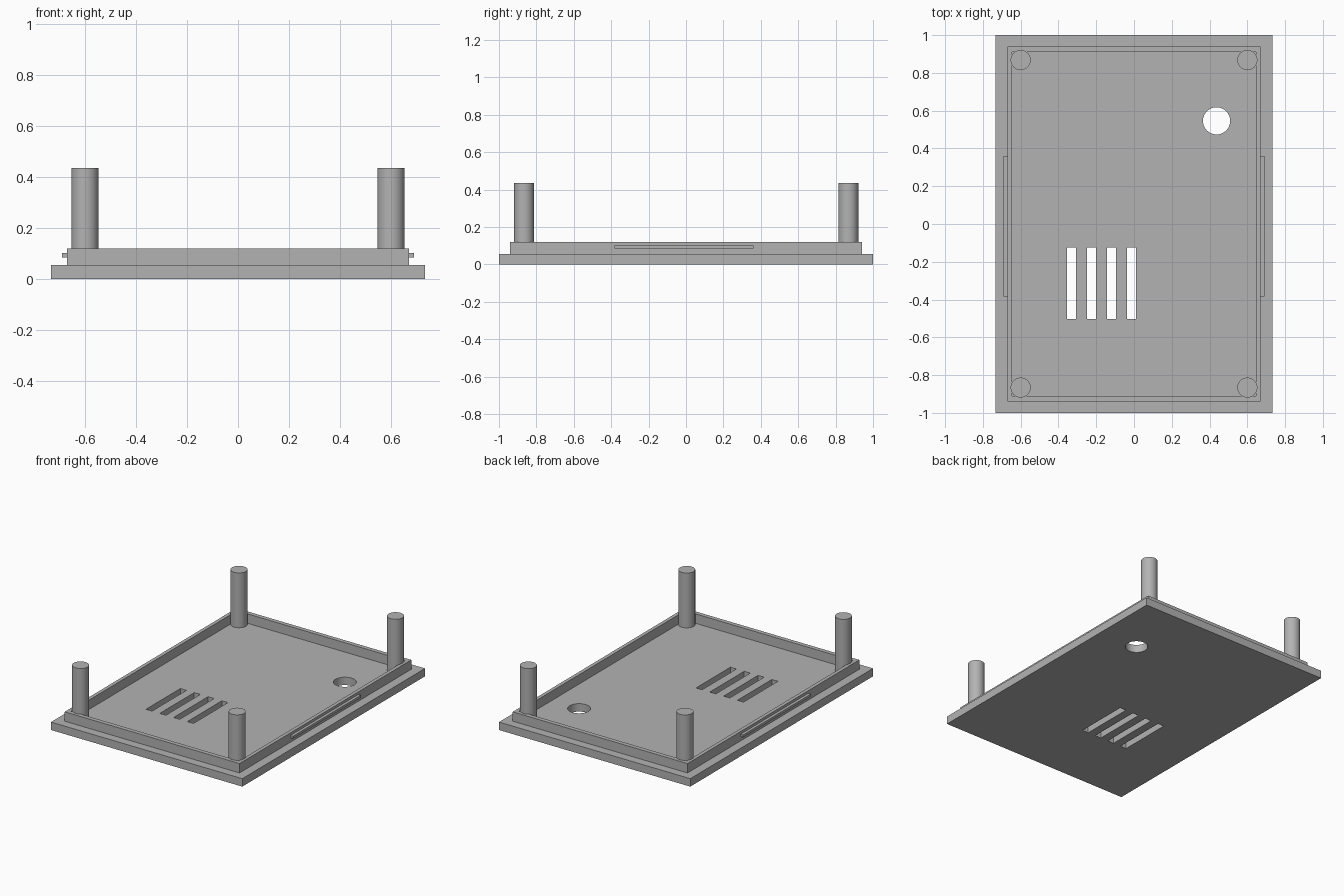
import bpy
import math

default = bpy.data.objects.get("Cube")
if default:
    bpy.data.objects.remove(default, do_unlink=True)

# One plain grey plastic
GREY = (0.45, 0.45, 0.45, 1.0)
plastic = bpy.data.materials.new("grey plastic")
plastic.use_nodes = True
plastic.diffuse_color = GREY
plastic.node_tree.nodes["Principled BSDF"].inputs["Base Color"].default_value = GREY


def finish(name):
    obj = bpy.context.object
    obj.name = name
    obj.data.materials.append(plastic)
    return obj


def box(name, low, high):
    centre = [(a + b) / 2 for a, b in zip(low, high)]
    bpy.ops.mesh.primitive_cube_add(size=1, location=centre)
    bpy.context.object.scale = [b - a for a, b in zip(low, high)]
    bpy.ops.object.transform_apply(location=False, rotation=False, scale=True)
    return finish(name)


def cylinder(name, x, y, radius, bottom, top):
    bpy.ops.mesh.primitive_cylinder_add(
        vertices=48, radius=radius, depth=top - bottom,
        location=(x, y, (bottom + top) / 2))
    obj = finish(name)
    bpy.ops.object.shade_smooth_by_angle(angle=math.radians(35))
    return obj


def cut(target, cutter):
    cutter.hide_render = True
    mod = target.modifiers.new("cut", "BOOLEAN")
    mod.operation = "DIFFERENCE"
    mod.solver = "EXACT"
    mod.object = cutter
    bpy.context.view_layer.objects.active = target
    bpy.ops.object.modifier_apply(modifier=mod.name)
    bpy.data.objects.remove(cutter, do_unlink=True)


FLOOR, RIM_TOP, POST_TOP = 0.055, 0.12, 0.435

# Base plate with four vent slots and a round hole
plate = box("base_plate", (-0.733, -1, 0), (0.733, 1, FLOOR))
for i in range(4):
    x = -0.354 + i * 0.106
    cut(plate, box("slot_cutter", (x, -0.502, -0.1), (x + 0.047, -0.125, 0.2)))
cut(plate, cylinder("hole_cutter", 0.437, 0.546, 0.072, -0.1, 0.2))
bpy.ops.object.select_all(action="DESELECT")
plate.select_set(True)
bpy.context.view_layer.objects.active = plate
bpy.ops.object.shade_smooth_by_angle(angle=math.radians(35))

# Raised rim around the floor
rim = box("rim", (-0.67, -0.94, FLOOR), (0.67, 0.94, RIM_TOP))
cut(rim, box("rim_cutter", (-0.645, -0.91, -0.1), (0.645, 0.91, 0.3)))

# Snap ridges and corner posts
for side, s in (("left", 1), ("right", -1)):
    xs = sorted((s * 0.665, s * 0.69))
    box(side + "_snap_ridge", (xs[0], -0.383, 0.085), (xs[1], 0.36, 0.102))
    for end, y in (("front", -0.866), ("back", 0.868)):
        cylinder(end + "_" + side + "_post", s * 0.6, y, 0.053, FLOOR, POST_TOP)
